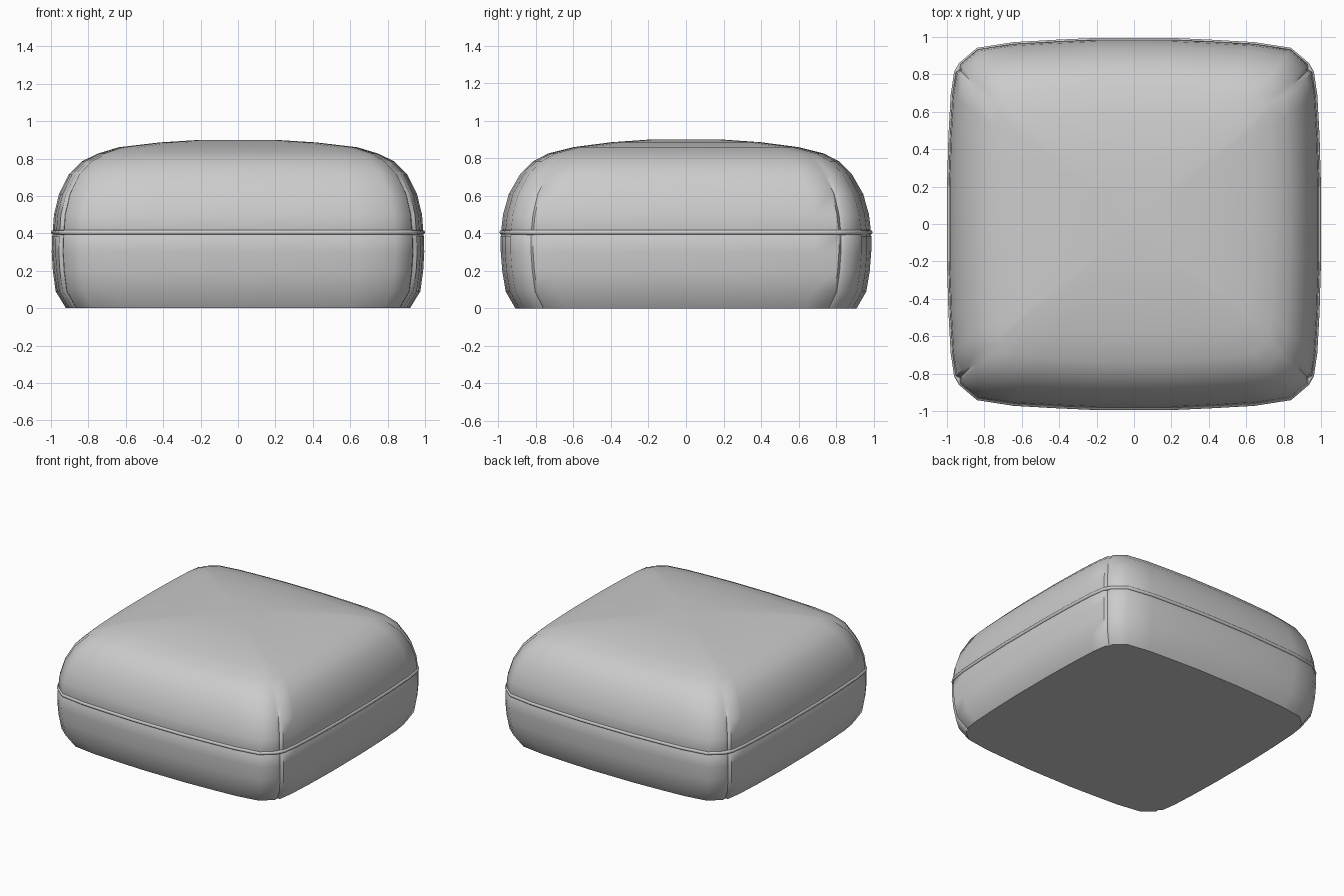
import bpy, bmesh, math

if "Cube" in bpy.data.objects:
    bpy.data.objects.remove(bpy.data.objects["Cube"])

# Quarter plan outline, from the right side round to the back
quarter = [(1, 0), (1, .2), (.992, .48), (.98, .7), (.962, .825), (.955, .85), (.938, .867),
           (.845, .947), (.65, .977), (.42, .99), (.2, 1), (0, 1)]
CREASE = 5

# Vertical profile: half width, half depth, height
profile = [(.92, .91, 0), (.975, .962, .09), (.99, .98, .2), (.996, .988, .3),
           (.994, .988, .385), (.986, .98, .4), (.99, .985, .42), (.984, .976, .5),
           (.957, .945, .61), (.905, .885, .715), (.835, .815, .785), (.75, .735, .826),
           (.64, .60, .86), (.42, .40, .886), (.2, .2, .9)]


def outline():
    """Mirror the quarter into a closed plan; flags mark the corner seams."""
    q = [(x, y, i == CREASE) for i, (x, y) in enumerate(quarter)]
    half = q + [(-x, y, c) for x, y, c in q[-2::-1]]
    return half + [(x, -y, c) for x, y, c in half[-2:0:-1]]


def smooth(obj, angle):
    bpy.ops.object.select_all(action='DESELECT')
    obj.select_set(True)
    bpy.context.view_layer.objects.active = obj
    bpy.ops.object.shade_smooth_by_angle(angle=math.radians(angle))


# Cushion body: lofted rings with a shallow sewn groove at each corner
plan = outline()
bm = bmesh.new()
rings = []
for a, b, z in profile:
    ring = []
    for x, y, crease in plan:
        k = .984 if crease and z < .8 else 1
        ring.append(bm.verts.new((a * x * k, b * y * k, z)))
    rings.append(ring)
n = len(plan)
for lo, hi in zip(rings, rings[1:]):
    for i in range(n):
        j = (i + 1) % n
        bm.faces.new((lo[i], lo[j], hi[j], hi[i]))
bm.faces.new(rings[0][::-1])
bm.faces.new(rings[-1])
bmesh.ops.recalc_face_normals(bm, faces=bm.faces[:])
mesh = bpy.data.meshes.new("cushion_body")
bm.to_mesh(mesh)
bm.free()
body = bpy.data.objects.new("cushion_body", mesh)
bpy.context.collection.objects.link(body)
smooth(body, 48)

# Piping cord around the middle seam
curve = bpy.data.curves.new("seam_piping", 'CURVE')
curve.dimensions = '3D'
curve.bevel_depth = .013
curve.bevel_resolution = 2
spline = curve.splines.new('POLY')
path = [(x, y) for x, y, c in plan if not c]
spline.points.add(len(path) - 1)
for p, (x, y) in zip(spline.points, path):
    p.co = (x * .987, y * .982, .405, 1)
spline.use_cyclic_u = True
piping = bpy.data.objects.new("seam_piping", curve)
bpy.context.collection.objects.link(piping)
